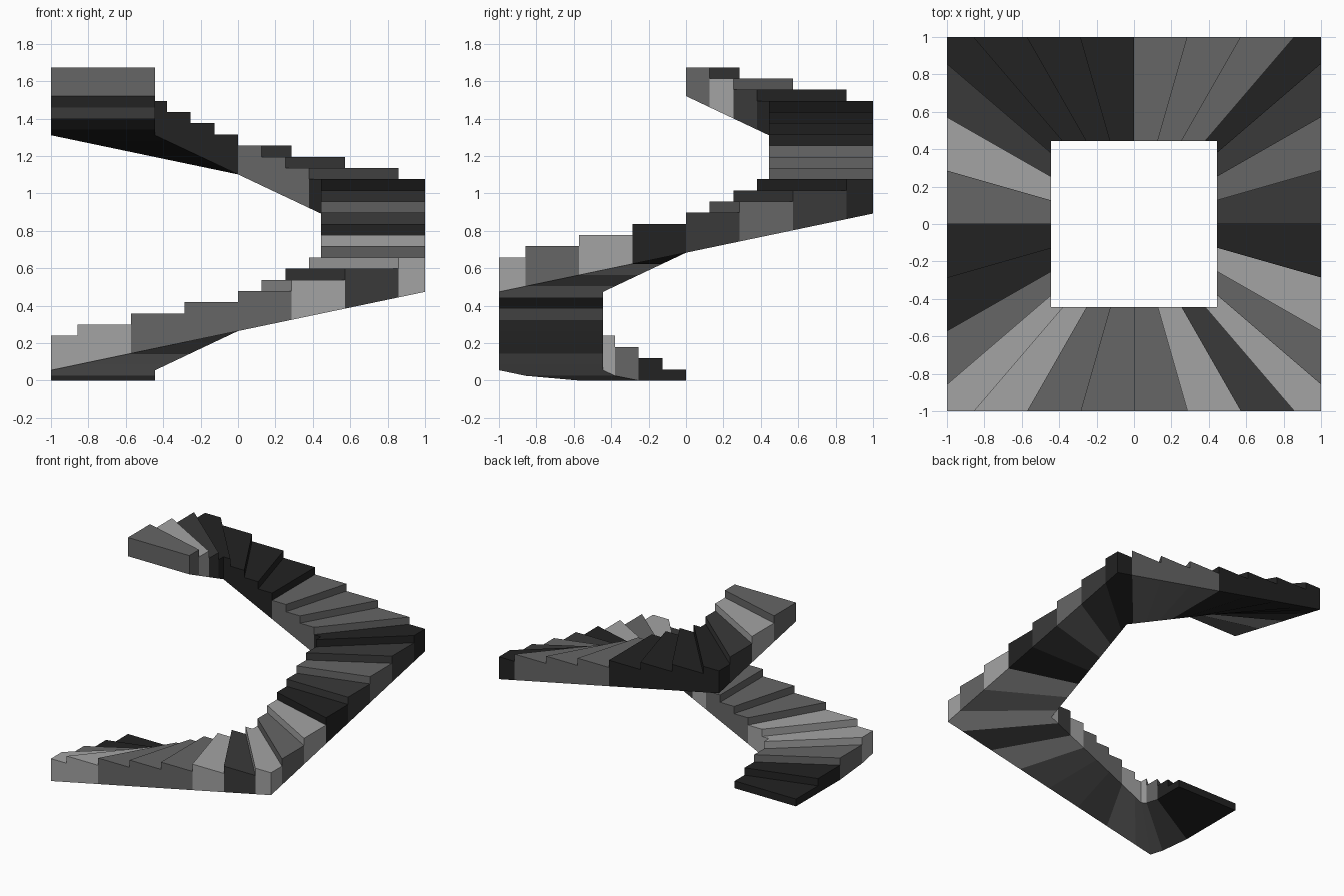
import bpy
import bmesh
from mathutils import Vector

cube = bpy.data.objects.get("Cube")
if cube:
    bpy.data.objects.remove(cube, do_unlink=True)

STEPS = 28
HALF_SIDE = STEPS / 8      # steps from the middle of a side to a corner
RISE = 0.0598
DEPTH = 0.154              # how far the sloping underside lies below the nosing line
INNER = 0.443              # half width of the open well

# Side middles and corners of the square, in climbing order
RING = [Vector(p) for p in ((-1, 0), (-1, -1), (0, -1), (1, -1), (1, 0),
                            (1, 1), (0, 1), (-1, 1), (-1, 0))]


def material(name, value):
    mat = bpy.data.materials.new(name)
    mat.use_nodes = True
    colour = (value, value, value, 1)
    mat.diffuse_color = colour
    bsdf = next(n for n in mat.node_tree.nodes if n.type == 'BSDF_PRINCIPLED')
    bsdf.inputs["Base Color"].default_value = colour
    bsdf.inputs["Roughness"].default_value = 0.8
    return mat


STONES = {
    "K": material("black stone", 0.016),
    "D": material("dark grey stone", 0.042),
    "M": material("mid grey stone", 0.133),
    "L": material("light grey stone", 0.371),
}
# Stone of each step from the bottom up
PATTERN = "KKMLLMM" "MLDLMLK" "DMDKMMM" "KKKKDLM"


def ring_point(t):
    """Point on the outer square, t steps along the climb."""
    i = min(int(t / HALF_SIDE), len(RING) - 2)
    return RING[i].lerp(RING[i + 1], t / HALF_SIDE - i)


def build_step(index, stone):
    # Radial sections: both ends, plus the corner if the step wraps round it
    cuts = [index, index + 1]
    corner = index + 0.5
    if (corner / HALF_SIDE) % 2 == 1:
        cuts.insert(1, corner)
    top = RISE * (index + 1)

    bm = bmesh.new()
    sections = []
    for t in cuts:
        outer = ring_point(t)
        inner = outer * INNER
        low = max(0, RISE * t - DEPTH)
        sections.append([bm.verts.new((p.x, p.y, z)) for p, z in
                         ((outer, low), (inner, low), (inner, top), (outer, top))])
    for a, b in zip(sections, sections[1:]):
        for k in range(4):
            n = (k + 1) % 4
            bm.faces.new((a[k], a[n], b[n], b[k]))
    bm.faces.new(sections[0])
    bm.faces.new(sections[-1])
    bmesh.ops.recalc_face_normals(bm, faces=bm.faces)

    name = f"step_{index + 1:02d}"
    mesh = bpy.data.meshes.new(name)
    bm.to_mesh(mesh)
    bm.free()
    mesh.materials.append(STONES[stone])
    bpy.context.collection.objects.link(bpy.data.objects.new(name, mesh))


for index, stone in enumerate(PATTERN):
    build_step(index, stone)
